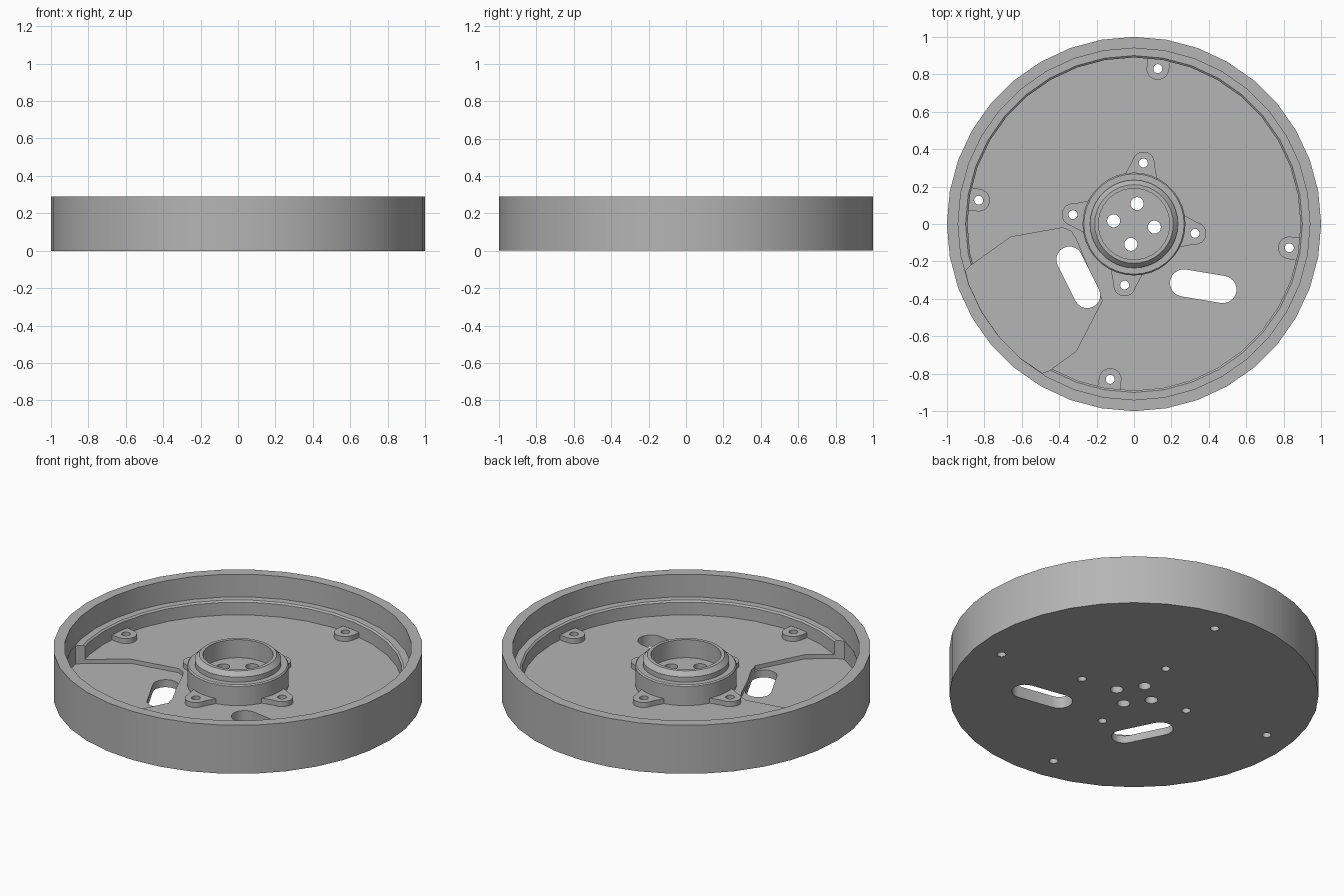
import bpy, bmesh
from math import sin, cos, pi, radians, atan2
from mathutils import Vector, Matrix

cube = bpy.data.objects.get("Cube")
if cube:
    bpy.data.objects.remove(cube, do_unlink=True)

grey = bpy.data.materials.new("machined_grey")
grey.use_nodes = True
GREY = (0.46, 0.46, 0.46, 1)
grey.diffuse_color = GREY
grey.node_tree.nodes["Principled BSDF"].inputs["Base Color"].default_value = GREY

SIDES = 36
TURN = radians(81.3)      # angle of the first ear
QUARTERS = [TURN + k * pi / 2 for k in range(4)]


def make(name, bm):
    bmesh.ops.recalc_face_normals(bm, faces=bm.faces)
    mesh = bpy.data.meshes.new(name)
    bm.to_mesh(mesh)
    bm.free()
    mesh.materials.append(grey)
    obj = bpy.data.objects.new(name, mesh)
    bpy.context.collection.objects.link(obj)
    return obj


def lathe(name, profile):
    bm = bmesh.new()
    verts = [bm.verts.new((r, 0, z)) for r, z in profile]
    edges = [bm.edges.new(pair) for pair in zip(verts, verts[1:])]
    bmesh.ops.spin(bm, geom=verts + edges, cent=(0, 0, 0), axis=(0, 0, 1),
                   angle=2 * pi, steps=SIDES, use_duplicate=False)
    bmesh.ops.remove_doubles(bm, verts=bm.verts, dist=0.0005)
    return make(name, bm)


def prism(bm, outline, low, high):
    bottom = [bm.verts.new((x, y, low)) for x, y in outline]
    top = [bm.verts.new((x, y, high)) for x, y in outline]
    bm.faces.new(bottom)
    bm.faces.new(top)
    n = len(outline)
    for i in range(n):
        j = (i + 1) % n
        bm.faces.new((bottom[i], bottom[j], top[j], top[i]))


def arc(cx, cy, r, start, end, steps):
    return [(cx + r * cos(start + (end - start) * i / steps),
             cy + r * sin(start + (end - start) * i / steps)) for i in range(steps + 1)]


def slot(a, b, r):
    t = atan2(b[1] - a[1], b[0] - a[0])
    return (arc(*b, r, t - pi / 2, t + pi / 2, 10)
            + arc(*a, r, t + pi / 2, t + 3 * pi / 2, 10))


def ear(name, radius, root, flare, angle):
    # rounded tab pointing away from its root, which is buried in the wall
    side = 1 if root < radius else -1
    tip = arc(radius, 0, 0.06, -pi / 2, side * pi / 2 if side > 0 else -3 * pi / 2, 12)
    outline = tip + [(root, flare), (root, -flare)]
    bm = bmesh.new()
    prism(bm, outline, 0.05, 0.1)
    bmesh.ops.rotate(bm, verts=bm.verts, cent=(0, 0, 0), matrix=Matrix.Rotation(angle, 3, 'Z'))
    return make(name, bm)


# Drum with a stepped wall
drum = lathe("drum", [(0, 0), (1, 0), (1, 0.29), (0.94, 0.29), (0.94, 0.154),
                      (0.9, 0.154), (0.89, 0.146), (0.89, 0.07), (0, 0.07)])

# Central hub with a chamfered collar and a shallow cup
hub = lathe("hub", [(0, 0.06), (0.275, 0.06), (0.275, 0.185), (0.268, 0.192),
                    (0.235, 0.192), (0.235, 0.222), (0.21, 0.248), (0.19, 0.248),
                    (0.19, 0.14), (0, 0.14)])

# Screw ears around the hub and along the wall
parts = [drum, hub]
for i, angle in enumerate(QUARTERS, 1):
    parts.append(ear(f"hub_ear_{i}", 0.33, 0.25, 0.09, angle))
    parts.append(ear(f"wall_ear_{i}", 0.84, 0.91, 0.062, angle))

# Cutter for the sunken pocket that breaks through the ledge
pocket_bm = bmesh.new()
pocket = arc(0, 0, 0.939, radians(200), radians(230), 3)
pocket += [(-0.49, -0.796), (-0.455, -0.785), (-0.31, -0.68), (-0.17, -0.41), (-0.31, -0.08),
           (-0.335, -0.04), (-0.38, -0.02), (-0.66, -0.07), (-0.87, -0.22), (-0.9, -0.25)]
prism(pocket_bm, pocket, 0.045, 0.4)
pocket_cutter = make("pocket_cutter", pocket_bm)

# Cutter for all through holes and the two slots
hole_bm = bmesh.new()
for angle in QUARTERS:
    for radius, size in ((0.33, 0.024), (0.84, 0.024), (0.11, 0.035)):
        centre = Vector((radius * cos(angle), radius * sin(angle)))
        prism(hole_bm, arc(*centre, size, 0, 2 * pi, 20)[:-1], -0.1, 0.5)
prism(hole_bm, slot((-0.345, -0.19), (-0.25, -0.38), 0.07), -0.1, 0.5)
prism(hole_bm, slot((0.265, -0.315), (0.475, -0.35), 0.073), -0.1, 0.5)
hole_cutter = make("hole_cutter", hole_bm)

# Cut the parts, then bake and shade them
for part in parts:
    for cutter in ([pocket_cutter] if part is drum else []) + [hole_cutter]:
        mod = part.modifiers.new("cut", 'BOOLEAN')
        mod.operation = 'DIFFERENCE'
        mod.solver = 'EXACT'
        mod.object = cutter
bpy.context.view_layer.update()
graph = bpy.context.evaluated_depsgraph_get()
baked = [bpy.data.meshes.new_from_object(p.evaluated_get(graph)) for p in parts]
for part, mesh in zip(parts, baked):
    part.modifiers.clear()
    part.data = mesh
    mesh.shade_smooth()
    mesh.set_sharp_from_angle(angle=radians(30))
for cutter in (pocket_cutter, hole_cutter):
    bpy.data.objects.remove(cutter, do_unlink=True)
